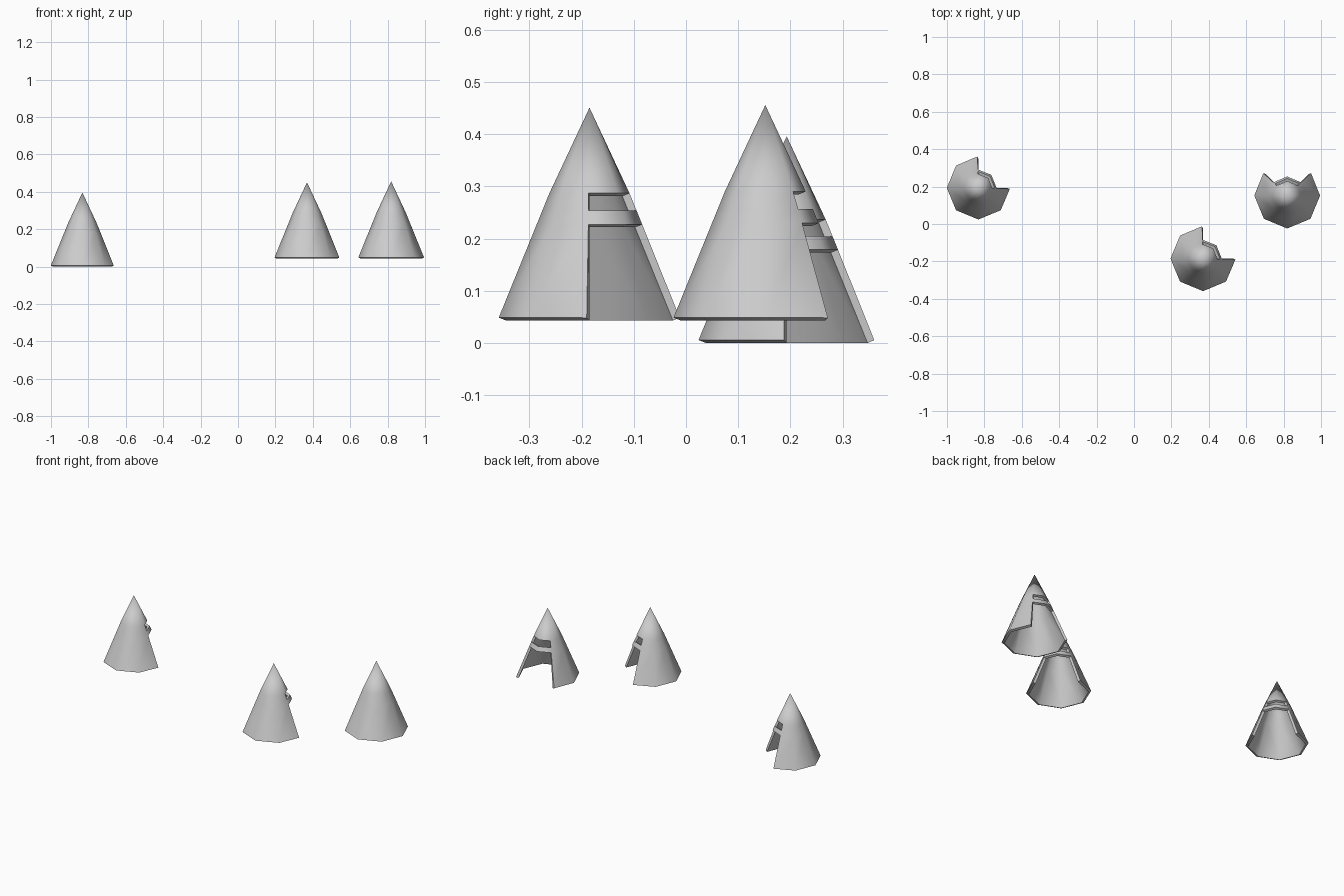
import bpy, bmesh, math

if "Cube" in bpy.data.objects:
    bpy.data.objects.remove(bpy.data.objects["Cube"])

SIDES = 8
# height fractions: ground, strap bottom, strap top, door top
LEVELS = [0.0, 0.455, 0.522, 0.607]

def tent(name, x, y, z, radius, height, turn):
    """Octagonal tent shell; the first two sides hold the doorway."""
    bm = bmesh.new()
    rings = []
    for f in LEVELS:
        ring = []
        for i in range(SIDES):
            a = turn + 2 * math.pi * i / SIDES
            r = radius * (1 - f)
            ring.append(bm.verts.new((r * math.cos(a), r * math.sin(a), f * height)))
        rings.append(ring)
    tip = bm.verts.new((0, 0, height))
    for i in range(SIDES):
        j = (i + 1) % SIDES
        for k in range(3):
            # doorway below the strap and gap above it
            if i < 2 and k != 1:
                continue
            bm.faces.new((rings[k][i], rings[k][j], rings[k + 1][j], rings[k + 1][i]))
        bm.faces.new((rings[3][i], rings[3][j], tip))
    me = bpy.data.meshes.new(name)
    bm.to_mesh(me)
    bm.free()
    ob = bpy.data.objects.new(name, me)
    bpy.context.collection.objects.link(ob)
    ob.location = (x, y, z)
    # cloth thickness, grown outwards
    mod = ob.modifiers.new("thickness", "SOLIDIFY")
    mod.thickness = 0.015
    mod.offset = 1
    bpy.ops.object.select_all(action="DESELECT")
    ob.select_set(True)
    bpy.context.view_layer.objects.active = ob
    bpy.ops.object.modifier_apply(modifier=mod.name)
    bpy.ops.object.shade_smooth_by_angle(angle=math.radians(60))

tent("left_tent", -0.832, 0.193, 0.0, 0.155, 0.381, 0)
tent("middle_tent", 0.369, -0.185, 0.043, 0.160, 0.393, 0)
tent("right_tent", 0.819, 0.152, 0.043, 0.162, 0.398, math.pi / 4)
